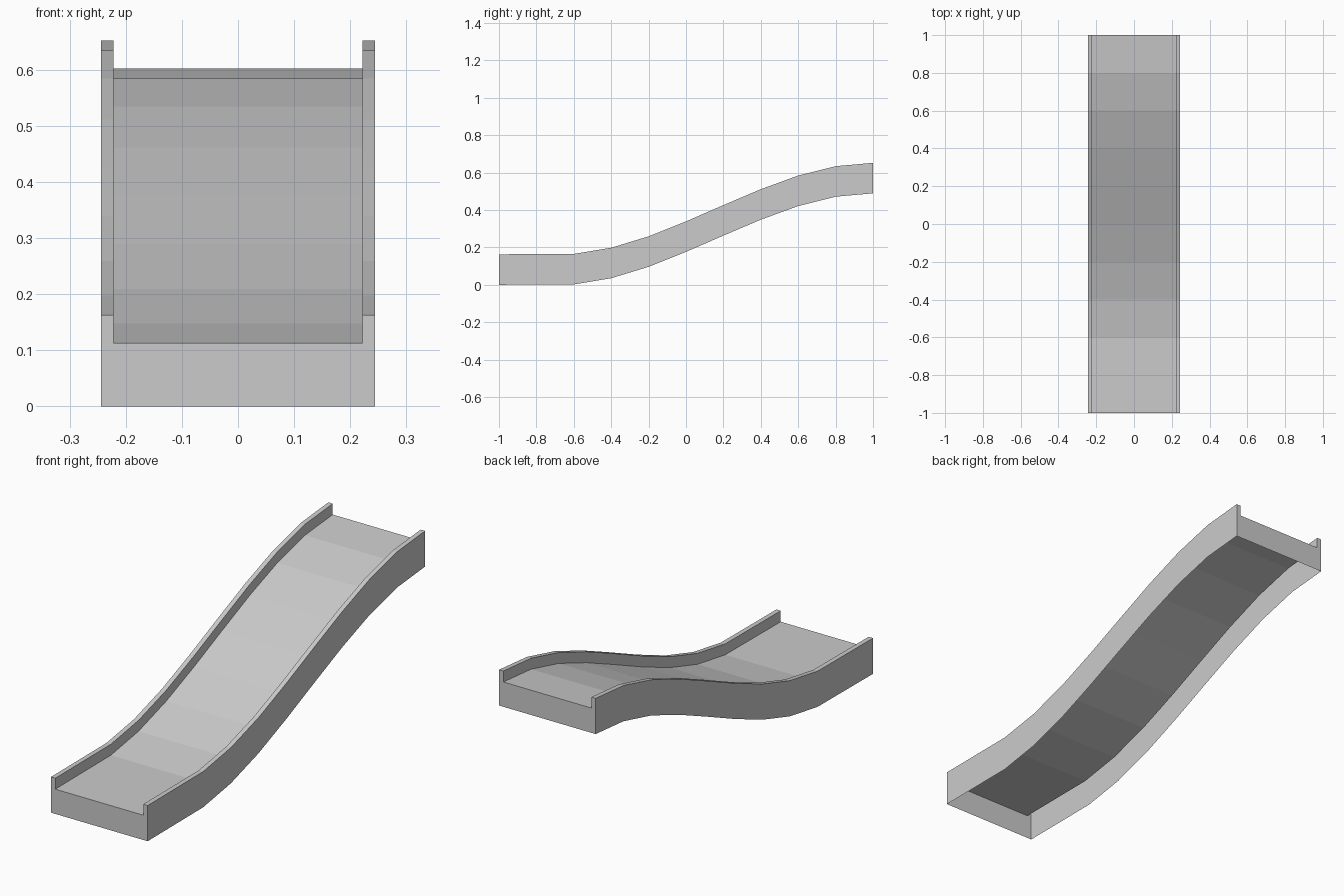
import bpy, bmesh

if "Cube" in bpy.data.objects:
    bpy.data.objects.remove(bpy.data.objects["Cube"])

# Side path of the slide: (y, height of the lower edge)
PATH = [(-1.0, 0.0), (-0.6, 0.002), (-0.4, 0.035), (-0.2, 0.096), (0.0, 0.176),
        (0.2, 0.263), (0.4, 0.348), (0.6, 0.421), (0.8, 0.471), (1.0, 0.489)]

# Cross-section: open underneath, raised rim on each side of the bed
OUTER, INNER, BED, RIM = 0.244, 0.222, 0.113, 0.163
half = [(OUTER, 0.0), (OUTER, RIM), (INNER, RIM), (INNER, BED)]
SECTION = [(-x, z) for x, z in half] + half[::-1]

bm = bmesh.new()
rings = [[bm.verts.new((x, y, h + z)) for x, z in SECTION] for y, h in PATH]

# Bed, rims and outer walls
for a, b in zip(rings, rings[1:]):
    for i in range(len(SECTION) - 1):
        bm.faces.new((a[i], b[i], b[i + 1], a[i + 1]))

# End panels
bm.faces.new(rings[0])
bm.faces.new(rings[-1][::-1])

# Consistent outward facing (the underside stays open)
bm.normal_update()
bmesh.ops.recalc_face_normals(bm, faces=bm.faces[:])
bm.normal_update()
bed = max(bm.faces, key=lambda f: abs(f.normal.z) * f.calc_area())
if bed.normal.z < 0:
    bmesh.ops.reverse_faces(bm, faces=bm.faces[:])

mesh = bpy.data.meshes.new("slide_chute")
bm.to_mesh(mesh)
bm.free()
bpy.context.collection.objects.link(bpy.data.objects.new("slide_chute", mesh))
